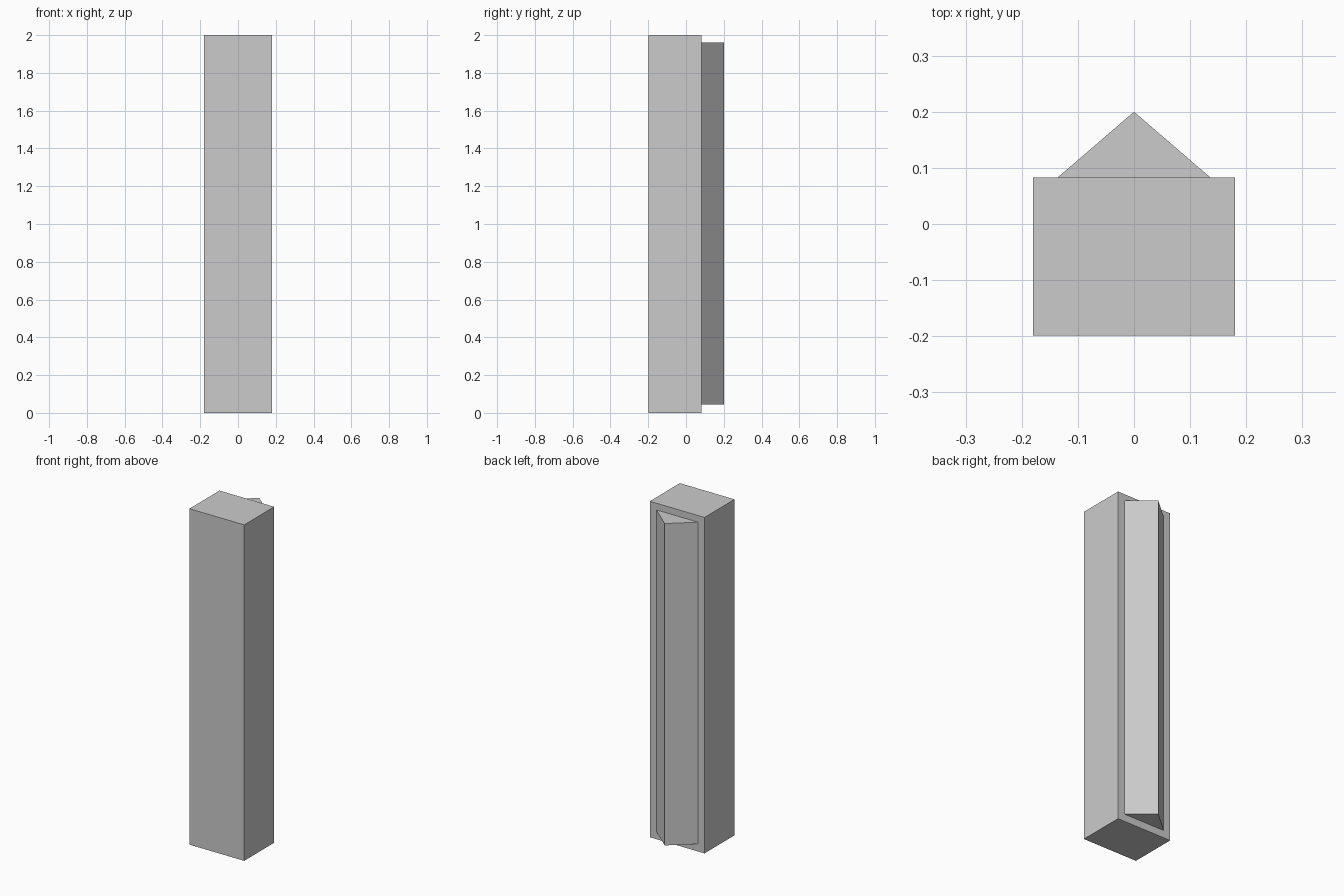
import bpy, bmesh

if "Cube" in bpy.data.objects:
    bpy.data.objects.remove(bpy.data.objects["Cube"])


def extrude_profile(name, points, z0, z1):
    """Closed solid from an xy outline extruded between two heights."""
    bm = bmesh.new()
    face = bm.faces.new([bm.verts.new((x, y, z0)) for x, y in points])
    result = bmesh.ops.extrude_face_region(bm, geom=[face])
    top = [v for v in result["geom"] if isinstance(v, bmesh.types.BMVert)]
    bmesh.ops.translate(bm, verts=top, vec=(0, 0, z1 - z0))
    bmesh.ops.recalc_face_normals(bm, faces=bm.faces)
    mesh = bpy.data.meshes.new(name)
    bm.to_mesh(mesh)
    bm.free()
    obj = bpy.data.objects.new(name, mesh)
    bpy.context.collection.objects.link(obj)
    return obj


FRONT, BACK, RIDGE = -0.199, 0.083, 0.2

# Rectangular main post
extrude_profile("post_body",
                [(-0.18, FRONT), (0.18, FRONT), (0.18, BACK), (-0.18, BACK)],
                0.0, 2.0)

# Triangular ridge along the back, slightly shorter than the post
extrude_profile("back_ridge",
                [(-0.136, BACK), (0.136, BACK), (0.0, RIDGE)],
                0.044, 1.96)
